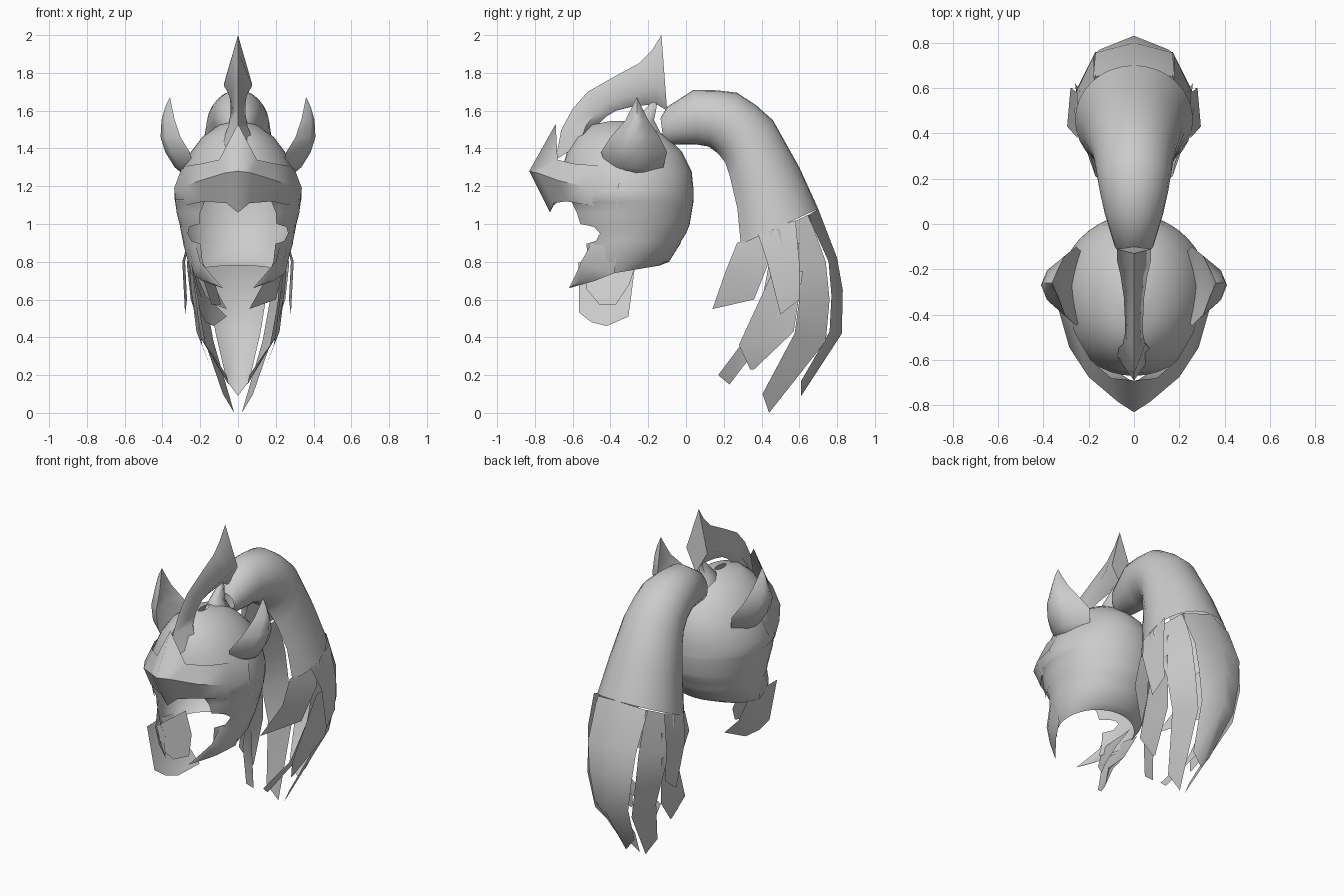
import bpy, math
from math import sin, cos, radians, pi

steel = bpy.data.materials.new("plain grey")
steel.diffuse_color = (0.6, 0.6, 0.6, 1)


def loft(name, rows, closed=False, caps=False, mirror=False, angle=45):
    """Skin equal-length rows of points into one object."""
    n = len(rows[0])
    verts = [p for r in rows for p in r]
    faces = []
    for i in range(len(rows) - 1):
        for j in range(n if closed else n - 1):
            k = (j + 1) % n
            faces.append((i * n + j, i * n + k, (i + 1) * n + k, (i + 1) * n + j))
    if caps:
        faces.append(tuple(reversed(range(n))))
        faces.append(tuple(range((len(rows) - 1) * n, len(rows) * n)))
    mesh = bpy.data.meshes.new(name)
    mesh.from_pydata(verts, [], faces)
    mesh.materials.append(steel)
    ob = bpy.data.objects.new(name, mesh)
    bpy.context.collection.objects.link(ob)
    bpy.ops.object.select_all(action='DESELECT')
    ob.select_set(True)
    bpy.context.view_layer.objects.active = ob
    # consistent outward normals
    bpy.ops.object.mode_set(mode='EDIT')
    bpy.ops.mesh.select_all(action='SELECT')
    bpy.ops.mesh.remove_doubles(threshold=0.0005)
    bpy.ops.mesh.normals_make_consistent(inside=False)
    bpy.ops.object.mode_set(mode='OBJECT')
    bpy.ops.object.shade_smooth_by_angle(angle=radians(angle))
    if mirror:
        ob.modifiers.new("mirror", 'MIRROR').merge_threshold = 0.001
    return ob


# Helmet shell: z, front y, back y, half width, half angle of the face opening
SHELL = [
    (1.545, -.40, -.30, .02, 0), (1.525, -.50, -.20, .10, 0), (1.46, -.58, -.10, .19, 0),
    (1.38, -.63, -.02, .25, 0), (1.28, -.66, .03, .30, 0), (1.18, -.67, .04, .335, 0),
    (1.13, -.665, .04, .335, 0), (1.12, -.66, .04, .333, 32), (1.06, -.65, .03, .325, 38),
    (1.00, -.64, .02, .31, 41), (.985, -.635, .015, .307, 57), (.95, -.62, 0, .30, 62),
    (.91, -.61, -.025, .292, 57), (.895, -.605, -.03, .29, 43), (.80, -.59, -.09, .265, 45),
    (.71, -.56, -.14, .235, 42)]
rows = []
for z, yf, yb, w, a0 in SHELL:
    row = []
    for j in range(41):
        a = radians(a0) + (2 * pi - 2 * radians(a0)) * j / 40
        lift = 0.035 * (1 - cos(a)) if z < .75 else 0
        row.append((w * sin(a), (yf + yb) / 2 - (yb - yf) / 2 * cos(a), z + lift))
    rows.append(row)
loft("helmet_shell", rows, angle=60)

# Pointed brow visor wrapping the forehead, each row runs from lower to upper edge
loft("brow_visor", [
    [(0, -.70, 1.10), (0, -.72, 1.06), (0, -.83, 1.28), (0, -.69, 1.53)],
    [(.06, -.66, 1.13), (.06, -.70, 1.11), (.07, -.785, 1.27), (.10, -.68, 1.34)],
    [(.17, -.58, 1.13), (.18, -.635, 1.12), (.20, -.675, 1.23), (.19, -.60, 1.32)],
    [(.25, -.48, 1.12), (.27, -.52, 1.10), (.285, -.545, 1.20), (.26, -.48, 1.31)],
    [(.31, -.33, 1.10), (.325, -.36, 1.08), (.338, -.36, 1.19), (.30, -.33, 1.29)],
], mirror=True, angle=40)

# Cheek tusks curving in below the face opening
loft("cheek_tusk", [
    [(.225, -.50, .90), (.262, -.44, .89), (.28, -.36, .87)],
    [(.20, -.555, .80), (.235, -.50, .77), (.25, -.38, .74)],
    [(.14, -.585, .73), (.17, -.56, .70), (.19, -.48, .70)],
    [(.08, -.62, .66), (.08, -.62, .66), (.08, -.62, .66)],
], mirror=True, angle=60)

# Tall crest fin: front edge, back edge, half width
CREST = [
    ((-.69, 1.34), (-.50, 1.46), .09), ((-.66, 1.50), (-.46, 1.53), .05),
    ((-.60, 1.61), (-.42, 1.57), .04), ((-.52, 1.70), (-.37, 1.60), .04),
    ((-.38, 1.78), (-.29, 1.62), .045), ((-.25, 1.85), (-.21, 1.63), .06),
    ((-.18, 1.92), (-.15, 1.63), .075), ((-.13, 2.0), (-.10, 1.60), .075)]
rows = []
for (fy, fz), (by, bz), w in CREST:
    my, mz = fy + (by - fy) * .65, fz + (bz - fz) * .65
    rows.append([(0, fy, fz), (w, my, mz), (0, by, bz), (-w, my, mz)])
loft("crest_fin", rows, closed=True, caps=True, angle=60)

# Small spur between skull and crest
loft("crest_spur", [
    [(r * cos(k * pi / 3), y + 1.3 * r * sin(k * pi / 3), z) for k in range(6)]
    for r, y, z in ((.085, -.22, 1.46), (.045, -.22, 1.55), (.022, -.18, 1.62), (.002, -.16, 1.67))
], closed=True, caps=True, angle=60)

# Ears: z, outer x, inner x, front y, back y
EAR = [
    (1.25, .275, .235, -.31, -.21), (1.30, .335, .235, -.42, -.12),
    (1.38, .385, .255, -.45, -.10), (1.46, .41, .305, -.40, -.14),
    (1.55, .405, .335, -.32, -.20), (1.62, .385, .35, -.285, -.235),
    (1.67, .362, .360, -.262, -.258)]
rows = []
for z, xo, xi, yf, yb in EAR:
    ym, d = (yf + yb) / 2, (yb - yf) / 4
    xm = xi + (xo - xi) * .75
    rows.append([(xi, yf, z), (xm, ym - d, z), (xo, ym, z), (xm, ym + d, z),
                 (xi, yb, z), (xi + (xo - xi) * .3, ym, z)])
loft("ear", rows, closed=True, caps=True, mirror=True, angle=60)

# Arched plume: outer edge, inner edge, half width, half angle of the front gap
PLUME = [
    ((-.135, 1.56), (-.12, 1.44), .06, 0), ((-.10, 1.62), (-.10, 1.42), .085, 0),
    ((.04, 1.71), (.06, 1.42), .13, 0), ((.16, 1.708), (.12, 1.41), .15, 0),
    ((.27, 1.695), (.17, 1.37), .165, 10), ((.37, 1.63), (.20, 1.31), .175, 25),
    ((.46, 1.55), (.21, 1.22), .19, 35), ((.60, 1.30), (.215, 1.05), .225, 45),
    ((.70, 1.08), (.22, .86), .26, 45)]
rows = []
for (oy, oz), (iy, iz), w, a0 in PLUME:
    row = []
    for j in range(25):
        a = radians(a0) + (2 * pi - 2 * radians(a0)) * j / 24
        c = cos(a) / 2
        row.append((w * sin(a), (oy + iy) / 2 + (iy - oy) * c, (oz + iz) / 2 + (iz - oz) * c))
    rows.append(row)
loft("plume", rows, angle=60)

# Plume strands: flat ribbons hanging from the plume's lower edge
STRANDS = {
    "inner_strand": [[(.18, .27, .90), (.26, .46, .97)], [(.17, .21, .75), (.25, .44, .80)],
                     [(.06, .14, .55), (.20, .36, .60)]],
    "side_strand": [[(.25, .38, .95), (.25, .58, 1.02)], [(.295, .43, .80), (.28, .60, .80)],
                    [(.28, .50, .52), (.27, .60, .60)]],
    "long_strand": [[(.23, .45, .85), (.24, .60, .90)], [(.21, .40, .58), (.24, .55, .60)],
                    [(.17, .29, .36), (.20, .42, .40)], [(.06, .17, .20), (.05, .23, .15)]],
    "short_strand": [[(.24, .46, .75), (.26, .62, .75)], [(.19, .28, .36), (.22, .57, .43)],
                     [(.14, .34, .23), (.14, .36, .23)]],
    "rear_strand": [[(.26, .48, .97), (.17, .65, 1.05)], [(.27, .55, .78), (.18, .74, .80)],
                    [(.25, .60, .60), (.17, .76, .60)], [(.19, .575, .42), (.13, .74, .38)],
                    [(.08, .405, .10), (.02, .44, .0)]],
    "back_strand": [[(0, .70, 1.08), (.18, .645, 1.045)], [(0, .80, .82), (.17, .755, .80)],
                    [(0, .83, .65), (.15, .77, .62)], [(0, .825, .42), (.12, .76, .43)],
                    [(0, .61, .09), (.06, .61, .17)]],
}
for name, rows in STRANDS.items():
    loft(name, rows, mirror=True, angle=60)

# Neck cloth hanging on one side only
loft("neck_cloth_outer", [
    [(-.25, -.57, .80), (-.25, -.42, .80), (-.25, -.27, .78)],
    [(-.20, -.565, .53), (-.19, -.42, .60), (-.17, -.29, .62)],
    [(-.17, -.50, .48), (-.13, -.42, .46), (-.06, -.305, .51)],
])
loft("neck_cloth_inner", [
    [(-.21, -.53, .80), (-.19, -.26, .80)],
    [(-.17, -.53, .66), (-.12, -.30, .68)],
    [(-.14, -.46, .575), (-.09, -.37, .575)],
])
